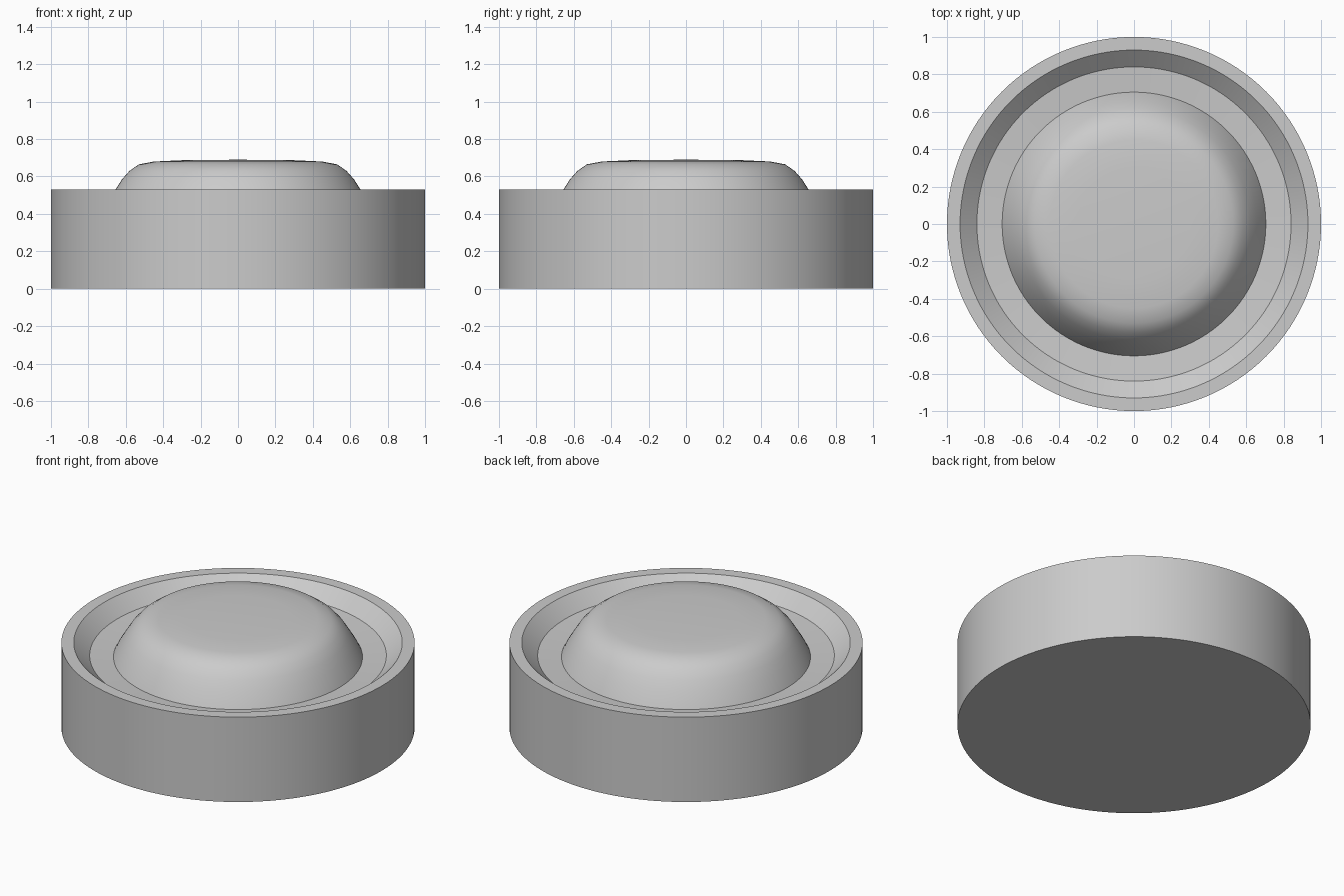
import bpy
import math

if "Cube" in bpy.data.objects:
    bpy.data.objects.remove(bpy.data.objects["Cube"])

SEGMENTS = 128

grey = bpy.data.materials.new("plain grey")
grey.use_nodes = True
grey.diffuse_color = (0.6, 0.6, 0.6, 1)
grey.node_tree.nodes["Principled BSDF"].inputs["Base Color"].default_value = (0.6, 0.6, 0.6, 1)


def lathe(name, profile):
    """Revolve (radius, z) points around z; a radius of 0 becomes a pole."""
    verts, rings, faces = [], [], []
    for r, z in profile:
        count = SEGMENTS if r > 0 else 1
        rings.append([len(verts) + i for i in range(count)])
        for i in range(count):
            a = 2 * math.pi * i / SEGMENTS
            verts.append((r * math.cos(a), r * math.sin(a), z))
    for low, high in zip(rings, rings[1:]):
        for i in range(SEGMENTS):
            j = (i + 1) % SEGMENTS
            corners = [low[i % len(low)], low[j % len(low)],
                       high[j % len(high)], high[i % len(high)]]
            faces.append(list(dict.fromkeys(corners)))
    mesh = bpy.data.meshes.new(name)
    mesh.from_pydata(verts, [], faces)
    mesh.materials.append(grey)
    obj = bpy.data.objects.new(name, mesh)
    bpy.context.collection.objects.link(obj)
    bpy.ops.object.select_all(action='DESELECT')
    obj.select_set(True)
    bpy.context.view_layer.objects.active = obj
    bpy.ops.object.shade_smooth_by_angle(angle=math.radians(30))
    return obj


# Round body: base, wall, rim, sloped inner wall, channel floor and domed button
lathe("domed_button_housing", [
    (0, 0), (1, 0), (1, 0.53), (0.93, 0.53),
    (0.84, 0.45), (0.705, 0.44),
    (0.685, 0.48), (0.655, 0.53), (0.62, 0.585), (0.58, 0.63),
    (0.53, 0.665), (0.45, 0.68), (0.3, 0.687), (0, 0.69),
])
